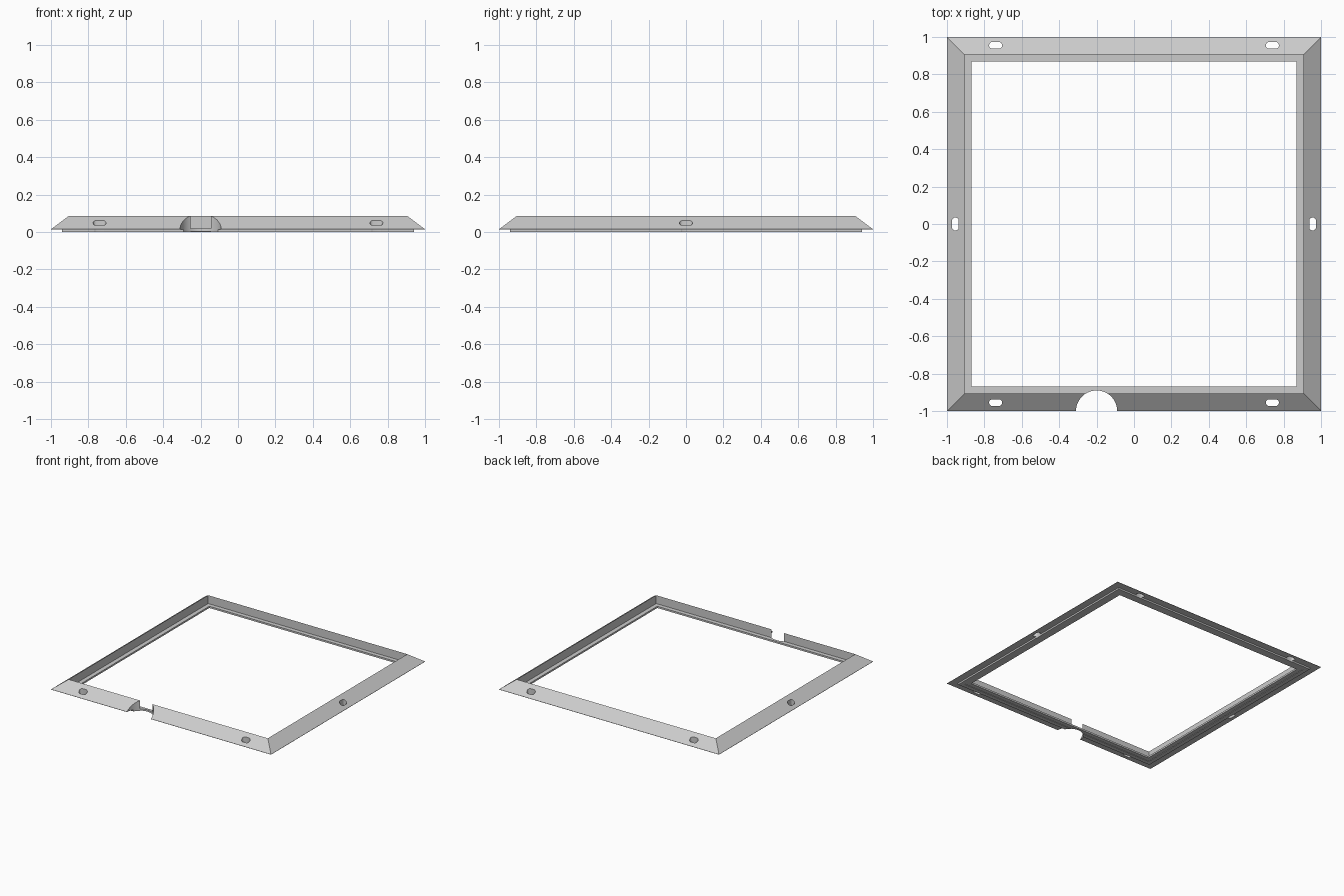
import bpy, bmesh, math

if "Cube" in bpy.data.objects:
    bpy.data.objects.remove(bpy.data.objects["Cube"])

# Cross-section of the frame: (distance from centre, height)
PROFILE = [(1.0, 0.015), (0.905, 0.086), (0.905, 0.018), (0.87, 0.018),
           (0.87, 0.004), (0.905, 0.004), (0.905, 0.0), (0.94, 0.0),
           (0.94, 0.013), (1.0, 0.013)]


def make_object(name, bm):
    bmesh.ops.recalc_face_normals(bm, faces=bm.faces)
    mesh = bpy.data.meshes.new(name)
    bm.to_mesh(mesh)
    bm.free()
    obj = bpy.data.objects.new(name, mesh)
    bpy.context.collection.objects.link(obj)
    return obj


def prism(bm, points, z0, z1):
    low = [bm.verts.new((x, y, z0)) for x, y in points]
    high = [bm.verts.new((x, y, z1)) for x, y in points]
    bm.faces.new(low[::-1])
    bm.faces.new(high)
    n = len(points)
    for i in range(n):
        j = (i + 1) % n
        bm.faces.new((low[i], low[j], high[j], high[i]))


def slot_outline(cx, cy, half_len, radius, along_y=False, steps=8):
    pts = []
    for side in (1, -1):
        for k in range(steps + 1):
            a = math.pi * (k / steps - 0.5) + (0 if side == 1 else math.pi)
            u = side * (half_len - radius) + radius * math.cos(a)
            v = radius * math.sin(a)
            pts.append((cx - v, cy + u) if along_y else (cx + u, cy + v))
    return pts


# Mitred frame: the profile repeated at four corners
bm = bmesh.new()
rings = [[bm.verts.new((sx * d, sy * d, z)) for d, z in PROFILE]
         for sx, sy in ((1, 1), (-1, 1), (-1, -1), (1, -1))]
n = len(PROFILE)
for c in range(4):
    a, b = rings[c], rings[(c + 1) % 4]
    for i in range(n):
        j = (i + 1) % n
        bm.faces.new((a[i], a[j], b[j], b[i]))
frame = make_object("bevelled_frame", bm)

# Cutters: six screw slots and the round cable notch
bm = bmesh.new()
for x in (-0.74, 0.74):
    for y in (-0.955, 0.955):
        prism(bm, slot_outline(x, y, 0.035, 0.018), -0.1, 0.2)
for x in (-0.955, 0.955):
    prism(bm, slot_outline(x, 0, 0.035, 0.018, True), -0.1, 0.2)
notch = [(-0.2 + 0.11 * math.cos(math.tau * k / 64),
          -1 + 0.11 * math.sin(math.tau * k / 64)) for k in range(64)]
prism(bm, notch, -0.1, 0.2)
cutter = make_object("slot_and_notch_cutter", bm)
cutter.hide_render = True
cutter.hide_set(True)

cut = frame.modifiers.new("cut_openings", 'BOOLEAN')
cut.operation = 'DIFFERENCE'
cut.solver = 'EXACT'
cut.object = cutter

# Apply the cut and remove the helper
bpy.context.view_layer.objects.active = frame
frame.select_set(True)
bpy.ops.object.modifier_apply(modifier=cut.name)
bpy.data.objects.remove(cutter)
bpy.ops.object.shade_smooth_by_angle(angle=math.radians(25))
